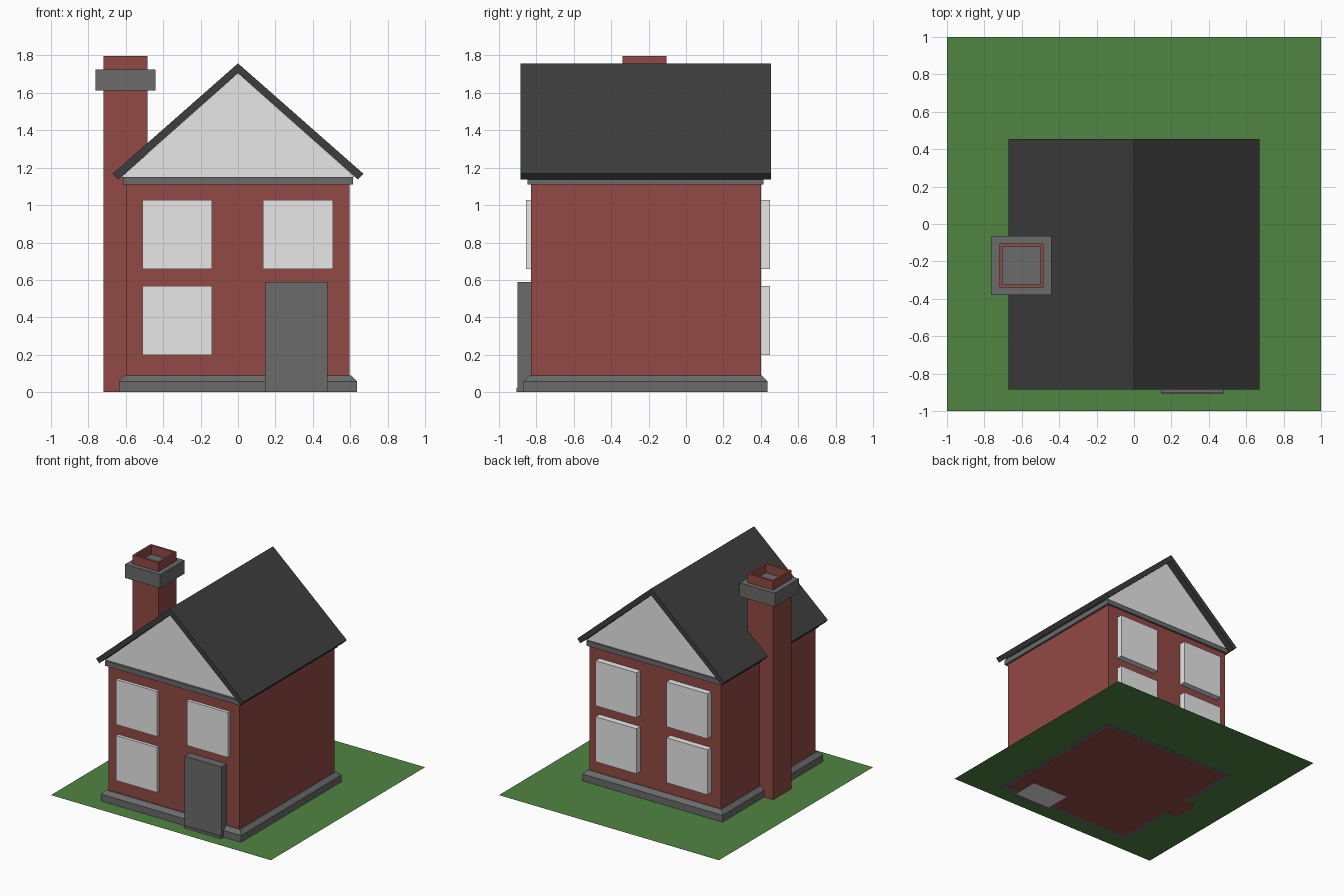
import bpy
import bmesh

if "Cube" in bpy.data.objects:
    bpy.data.objects.remove(bpy.data.objects["Cube"], do_unlink=True)


def material(name, rgb):
    mat = bpy.data.materials.new(name)
    mat.use_nodes = True
    mat.diffuse_color = (*rgb, 1)
    mat.node_tree.nodes["Principled BSDF"].inputs["Base Color"].default_value = (*rgb, 1)
    return mat


BRICK = material("brick red", (0.29, 0.068, 0.058))
STONE = material("stone grey", (0.145, 0.145, 0.145))
SLATE = material("slate black", (0.048, 0.048, 0.048))
WHITE = material("pale white", (0.8, 0.8, 0.8))
GRASS = material("grass green", (0.08, 0.235, 0.055))


def finish(name, bm, mat):
    bmesh.ops.recalc_face_normals(bm, faces=bm.faces)
    mesh = bpy.data.meshes.new(name)
    bm.to_mesh(mesh)
    bm.free()
    mesh.materials.append(mat)
    obj = bpy.data.objects.new(name, mesh)
    bpy.context.collection.objects.link(obj)
    return obj


def box(name, xs, ys, zs, mat, bevel_top=0):
    """Box from ranges; the upper rim may be chamfered."""
    bm = bmesh.new()
    bmesh.ops.create_cube(bm, size=1)
    for v in bm.verts:
        v.co = [r[0] if c < 0 else r[1] for c, r in zip(v.co, (xs, ys, zs))]
    if bevel_top:
        rim = [e for e in bm.edges if all(v.co.z == max(w.co.z for w in bm.verts) for v in e.verts)]
        bmesh.ops.bevel(bm, geom=rim, offset=bevel_top, segments=1, affect='EDGES')
    return finish(name, bm, mat)


def prism(name, profile, ys, mat):
    """Extrude an x-z profile along y."""
    bm = bmesh.new()
    face = bm.faces.new([bm.verts.new((x, ys[0], z)) for x, z in profile])
    out = bmesh.ops.extrude_face_region(bm, geom=[face])
    verts = [g for g in out["geom"] if isinstance(g, bmesh.types.BMVert)]
    bmesh.ops.translate(bm, verts=verts, vec=(0, ys[1] - ys[0], 0))
    return finish(name, bm, mat)


FRONT, BACK = -0.83, 0.40

# Lawn: a single flat sheet
lawn = bmesh.new()
bmesh.ops.create_grid(lawn, x_segments=1, y_segments=1, size=1)
finish("lawn", lawn, GRASS).location.z = 0.002

# House body, foundation and the trim below the gables
box("walls", (-0.597, 0.597), (FRONT, BACK), (0.0005, 1.12), BRICK)
box("foundation", (-0.637, 0.637), (-0.87, 0.436), (0.001, 0.088), STONE, 0.03)
box("eaves_trim", (-0.615, 0.615), (-0.848, 0.415), (1.11, 1.15), STONE)

# Gables and roof
prism("gables", [(-0.625, 1.15), (0.625, 1.15), (0, 1.705)], (FRONT, BACK), WHITE)
right = [(0.67, 1.168), (0.642, 1.137)]
left = [(-x, z) for x, z in reversed(right)]
prism("roof", [(0, 1.758)] + right + [(0, 1.705)] + left, (-0.885, 0.455), SLATE)

# Windows: three on the front, four on the back
COLUMNS = {"right": (-0.51, -0.138), "left": (0.135, 0.507)}
ROWS = {"lower": (0.198, 0.568), "upper": (0.658, 1.028)}
for side, xs in COLUMNS.items():
    for level, zs in ROWS.items():
        box(f"back_window_{level}_{side}", xs, (BACK - 0.02, 0.45), zs, WHITE)
        if (side, level) != ("left", "lower"):
            box(f"front_window_{level}_{side}", xs, (-0.855, FRONT + 0.02), zs, WHITE)

# Door with a low step and an underside plate
DOOR = (0.145, 0.478)
box("door", DOOR, (-0.9, -0.66), (0.001, 0.59), STONE)
box("door_step", DOOR, (-0.906, -0.84), (0.001, 0.022), STONE)
box("door_sill", DOOR, (-0.868, -0.65), (0, 0.002), WHITE)

# Chimney: hollow at the top, with a stone collar
cx, cy, top = -0.602, -0.222, 1.798
chimney = bmesh.new()
bmesh.ops.create_cube(chimney, size=1)
for v in chimney.verts:
    v.co = (cx + v.co.x * 0.236, cy + v.co.y * 0.236, top if v.co.z > 0 else 0.001)
cap = max(chimney.faces, key=lambda f: f.calc_center_median().z)
bmesh.ops.inset_region(chimney, faces=[cap], thickness=0.024)
out = bmesh.ops.extrude_face_region(chimney, geom=[cap])
floor = [g for g in out["geom"] if isinstance(g, bmesh.types.BMVert)]
bmesh.ops.translate(chimney, verts=floor, vec=(0, 0, -0.15))
if cap.is_valid:
    bmesh.ops.delete(chimney, geom=[cap], context='FACES_ONLY')
finish("chimney", chimney, BRICK)
box("chimney_collar", (cx - 0.16, cx + 0.16), (cy - 0.157, cy + 0.157), (1.613, 1.725), STONE)
